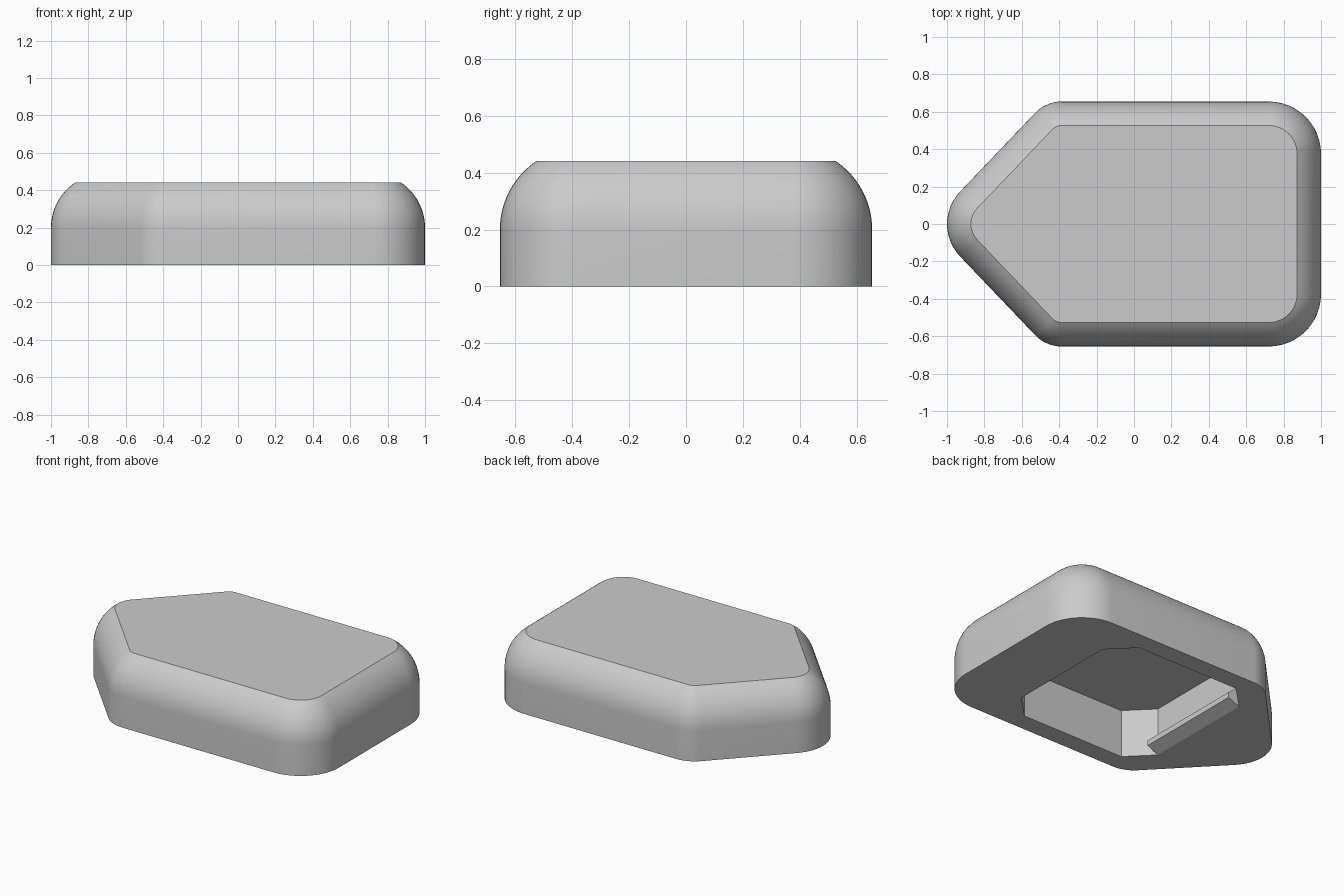
import bpy, bmesh
from math import sin, cos, radians

cube = bpy.data.objects.get("Cube")
if cube:
    bpy.data.objects.remove(cube, do_unlink=True)

grey = bpy.data.materials.new("plain grey")
grey.use_nodes = True
COLOR = (0.6, 0.6, 0.6, 1)
grey.diffuse_color = COLOR
grey.node_tree.nodes["Principled BSDF"].inputs["Base Color"].default_value = COLOR


def loft(name, rings):
    """Closed solid through equal-length rings of points, capped at both ends."""
    bm = bmesh.new()
    loops = [[bm.verts.new(p) for p in ring] for ring in rings]
    n = len(loops[0])
    for low, high in zip(loops, loops[1:]):
        for i in range(n):
            j = (i + 1) % n
            bm.faces.new((low[i], low[j], high[j], high[i]))
    bm.faces.new(loops[0][::-1])
    bm.faces.new(loops[-1])
    bmesh.ops.recalc_face_normals(bm, faces=bm.faces)
    mesh = bpy.data.meshes.new(name)
    bm.to_mesh(mesh)
    bm.free()
    mesh.materials.append(grey)
    obj = bpy.data.objects.new(name, mesh)
    bpy.context.collection.objects.link(obj)
    return obj


# Outline corners: centre x, centre y, radius, start angle, end angle
CORNERS = [
    (0.72, 0.375, 0.28, 0, 90),
    (-0.385, 0.455, 0.2, 90, 134),
    (-0.75, 0, 0.25, 134, 226),
    (-0.385, -0.455, 0.2, 226, 270),
    (0.72, -0.375, 0.28, 270, 360),
]


def outline(inset, z, steps=12):
    ring = []
    for cx, cy, r, start, end in CORNERS:
        for i in range(steps + 1):
            a = radians(start + (end - start) * i / steps)
            ring.append((cx + (r - inset) * cos(a), cy + (r - inset) * sin(a), z))
    return ring


# Shell: upright wall, then a part-round shoulder up to the flat top
WALL, SHOULDER, SWEEP, STEPS = 0.2, 0.29, 56, 12
rings = [outline(0, 0)]
for i in range(STEPS + 1):
    a = radians(SWEEP * i / STEPS)
    rings.append(outline(SHOULDER * (1 - cos(a)), WALL + SHOULDER * sin(a)))
shell = loft("shell", rings)

# Underside pocket: square with chamfered corners
MID_X, HALF, CHAMFER, DEPTH = 0.03, 0.532, 0.155, 0.317
near = HALF - CHAMFER
octagon = [(HALF, -near), (HALF, near), (near, HALF), (-near, HALF),
           (-HALF, near), (-HALF, -near), (-near, -HALF), (near, -HALF)]
cutter = loft("pocket_cutter", [[(MID_X + x, y, z) for x, y in octagon]
                                for z in (-0.1, DEPTH)])
cutter.hide_render = True
cut = shell.modifiers.new("pocket", "BOOLEAN")
cut.operation = "DIFFERENCE"
cut.solver = "EXACT"
cut.object = cutter
bpy.context.view_layer.objects.active = shell
bpy.ops.object.modifier_apply(modifier=cut.name)
bpy.data.objects.remove(cutter, do_unlink=True)

# Catch ridge along the pocket wall nearest the pointed end
wall_x = MID_X - HALF
profile = [(-0.02, 0), (0, 0), (0.08, 0.035), (0.08, 0.07), (0, 0.14), (-0.02, 0.14)]
loft("catch_ridge", [[(wall_x + d, y, z) for d, z in profile]
                     for y in (-near, near)])

# Smooth the rounded sides, keep the rims crisp
bpy.ops.object.select_all(action="DESELECT")
shell.select_set(True)
bpy.context.view_layer.objects.active = shell
bpy.ops.object.shade_smooth_by_angle(angle=radians(25))
